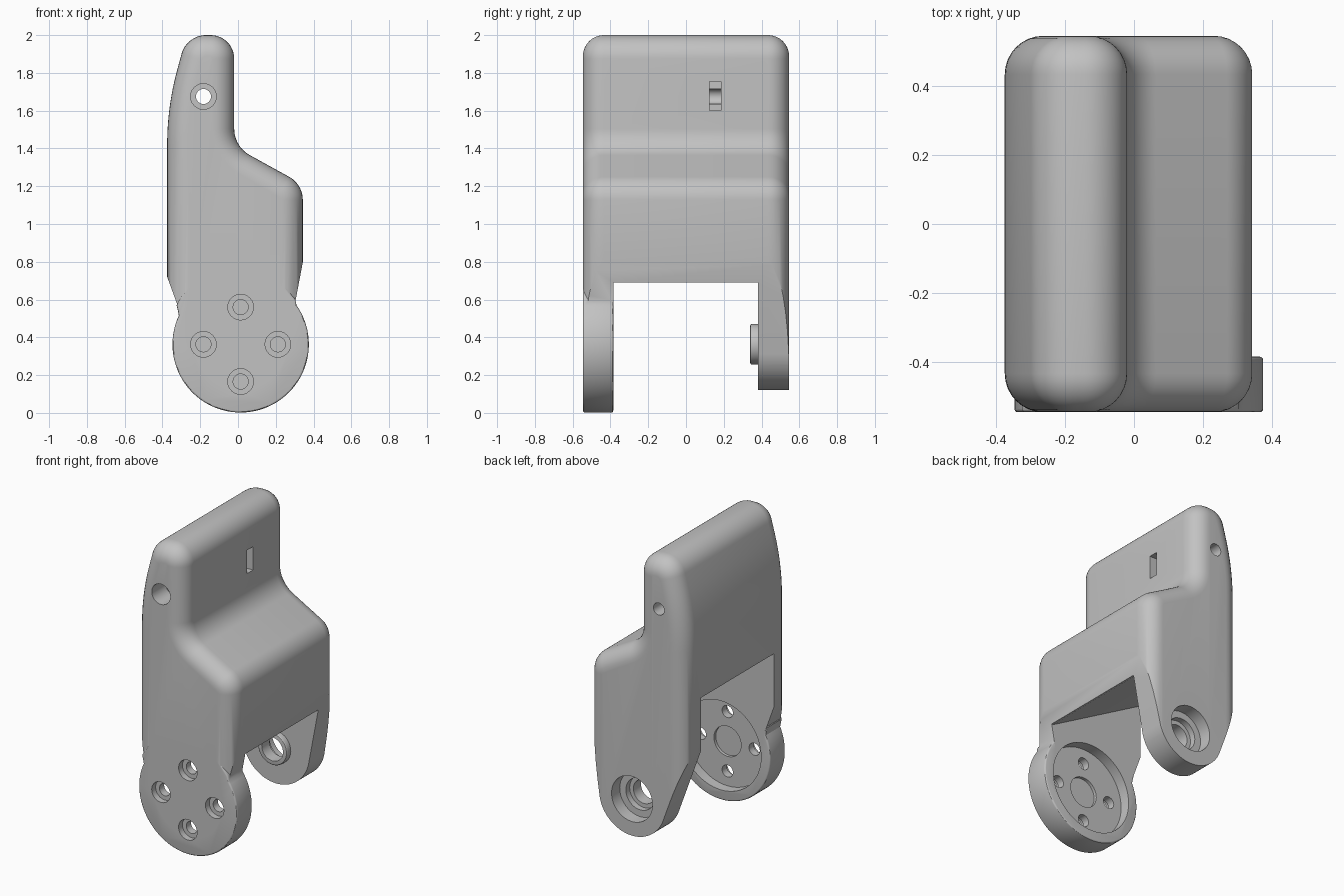
import bpy, bmesh, math
from mathutils import Vector

cube = bpy.data.objects.get("Cube")
if cube:
    bpy.data.objects.remove(cube, do_unlink=True)

grey = bpy.data.materials.new("plain_grey")
grey.use_nodes = True
grey.diffuse_color = (0.54, 0.54, 0.54, 1)
grey.node_tree.nodes["Principled BSDF"].inputs["Base Color"].default_value = grey.diffuse_color

PX, PZ = 0.014, 0.363      # pivot axis
FRONT, BACK = -0.546, 0.546


def points(*pairs):
    return [Vector(p) for p in pairs]


def arc(cx, cz, r, a0, a1, n):
    angles = [math.radians(a0 + (a1 - a0) * i / n) for i in range(n + 1)]
    return [Vector((cx + r * math.cos(a), cz + r * math.sin(a))) for a in angles]


def fillet(prev, p, nxt, r, n=12):
    """Round one profile corner with radius r."""
    u, v = (prev - p).normalized(), (nxt - p).normalized()
    half = u.angle(v) / 2
    centre = p + (u + v).normalized() * (r / math.sin(half))
    t = r / math.tan(half)
    a, b = p + u * t - centre, p + v * t - centre
    sweep = math.pi - 2 * half
    return [centre + (a * math.sin(sweep * (1 - i / n)) + b * math.sin(sweep * i / n)) / math.sin(sweep)
            for i in range(n + 1)]


def inset(pts, d):
    """Move a clockwise profile inwards by d."""
    out = []
    for i, p in enumerate(pts):
        e1 = (p - pts[i - 1]).normalized()
        e2 = (pts[(i + 1) % len(pts)] - p).normalized()
        n1, n2 = Vector((e1.y, -e1.x)), Vector((e2.y, -e2.x))
        out.append(p + (n1 + n2) * (d / (1 + n1.dot(n2))))
    return out


def solid(name, pts, y0, y1, r=0.0, steps=8):
    """Extrude an xz profile along y, with rounded end rims of radius r."""
    if sum(pts[i - 1].x * p.y - p.x * pts[i - 1].y for i, p in enumerate(pts)) > 0:
        pts = pts[::-1]
    layers = [(0, y0)]
    if r:
        turn = [math.pi / 2 * i / steps for i in range(steps + 1)]
        layers = [(r * (1 - math.sin(a)), y0 + r * (1 - math.cos(a))) for a in turn]
    layers += [(d, y0 + y1 - y) for d, y in reversed(layers)]
    bm = bmesh.new()
    rings = [[bm.verts.new((p.x, y, p.y)) for p in inset(pts, d)] for d, y in layers]
    for a, b in zip(rings, rings[1:]):
        for i in range(len(a)):
            bm.faces.new((a[i - 1], a[i], b[i], b[i - 1]))
    bm.faces.new(rings[0][::-1])
    bm.faces.new(rings[-1])
    me = bpy.data.meshes.new(name)
    bm.to_mesh(me)
    bm.free()
    me.materials.append(grey)
    ob = bpy.data.objects.new(name, me)
    bpy.context.collection.objects.link(ob)
    return ob


def rod(name, x, z, r, y0, y1, n=40, rim=0.0):
    return solid(name, arc(x, z, r, 0, 360 - 360 / n, n - 1), y0, y1, rim, 3)


def combine(target, tool, operation):
    mod = target.modifiers.new("join", "BOOLEAN")
    mod.operation, mod.object, mod.solver = operation, tool, "EXACT"
    bpy.ops.object.select_all(action="DESELECT")
    bpy.context.view_layer.objects.active = target
    target.select_set(True)
    bpy.ops.object.modifier_apply(modifier=mod.name)
    bpy.data.objects.remove(tool, do_unlink=True)


# Housing: rounded stepped block whose sides run straight down past the lug
xz = points((-0.375, -0.4), (-0.375, 1.62), (-0.272, 2.0), (-0.02, 2.0),
            (-0.02, 1.41), (0.343, 1.21), (0.343, -0.4))
radii = (1.5, 0.135, 0.125, 0.16, 0.14)
outline = [xz[0]]
for i, r in enumerate(radii):
    outline += fillet(xz[i], xz[i + 1], xz[i + 2], r)
outline.append(xz[-1])
bracket = solid("hinge_bracket", outline, FRONT, BACK, 0.112)

# Lower end trimmed away around a crisp tapering lug
trim = arc(PX, PZ, 0.243, -12, -161, 32)
trim += points((-0.448, 0.92), (-0.7, 0.92), (-0.7, -0.7), (0.7, -0.7), (0.7, 1.1), (0.4, 1.1))
combine(bracket, solid("lug_trim", trim, -0.8, 0.8), "DIFFERENCE")

# Opening between the two arms, its roof rising towards the tall side
opening = points((-0.6, -0.5), (-0.6, 1.2), (0.31, 0.69), (0.6, 0.69), (0.6, -0.5))
combine(bracket, solid("opening", opening, -0.385, 0.38), "DIFFERENCE")

# Front round arm plate
neck = points((0.304, 0.6), (0.22, 0.7), (-0.25, 0.7), (-0.325, 0.57), (-0.318, 0.54))
disc = arc(PX, PZ, 0.361, 155, 395, 64) + neck
combine(bracket, solid("front_arm", disc, FRONT, -0.385, 0.01, 3), "UNION")

# Pivot boss on the inside of the back lug
combine(bracket, rod("pivot_boss", PX, PZ, 0.107, 0.34, 0.42, rim=0.008), "UNION")

# Pivot bore with its wide outer seat
cuts = [rod("pivot_bore", PX, PZ, 0.078, 0.3, 0.6),
        rod("pivot_step", PX, PZ, 0.105, 0.42, 0.6),
        rod("pivot_seat", PX, PZ, 0.15, 0.46, 0.6)]

# Round recess and centre pocket inside the front arm
cuts += [rod("disc_recess", PX, PZ, 0.295, -0.455, -0.3, 64),
         rod("centre_pocket", PX, PZ, 0.1, -0.475, -0.3)]

# Four screw holes with counterbores
for k in range(4):
    a = k * math.pi / 2
    x, z = PX + 0.197 * math.cos(a), PZ + 0.197 * math.sin(a)
    cuts += [rod("screw_hole", x, z, 0.04, -0.6, -0.4, 24),
             rod("screw_seat", x, z, 0.068, -0.6, -0.505, 24)]

# Long cross hole through the upper housing, and the slot that meets it
slot = points((-0.183, 1.6), (-0.183, 1.755), (0.1, 1.755), (0.1, 1.6))
cuts += [rod("cross_hole", -0.183, 1.675, 0.04, -0.7, 0.7, 24),
         rod("cross_seat", -0.183, 1.675, 0.068, -0.7, -0.4, 24),
         solid("slot", slot, 0.125, 0.185)]
for cutter in cuts:
    combine(bracket, cutter, "DIFFERENCE")

bpy.ops.object.select_all(action="DESELECT")
bracket.select_set(True)
bpy.context.view_layer.objects.active = bracket
bpy.ops.object.shade_smooth_by_angle(angle=math.radians(30))
